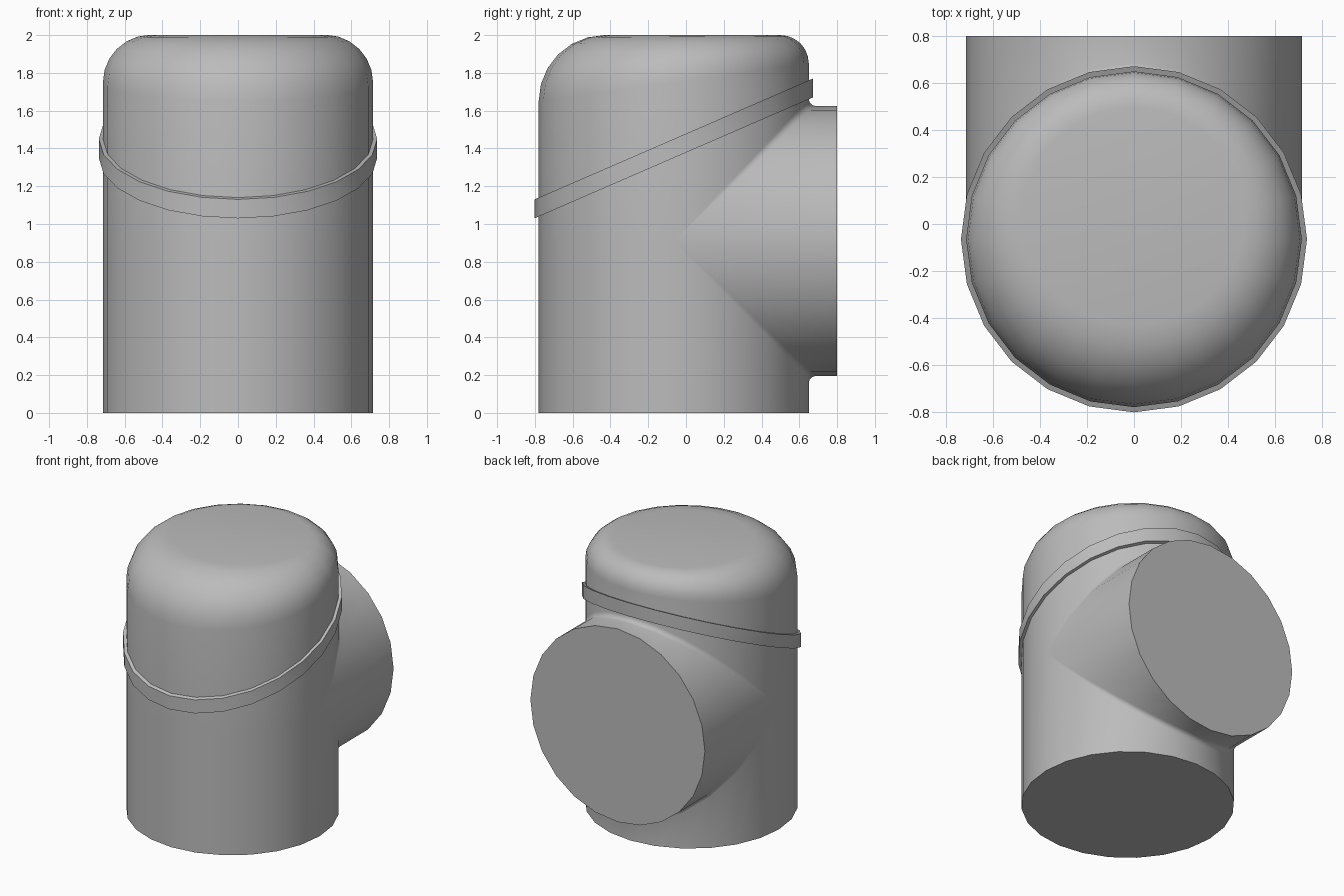
import bpy, bmesh
from math import sin, cos, pi, radians

if "Cube" in bpy.data.objects:
    bpy.data.objects.remove(bpy.data.objects["Cube"])

R, CY = 0.715, -0.065        # body radius and centre in y
PZ, PEND = 0.91, 0.80        # side pipe axis height and end plane
SEG, ARC = 24, 6             # sides around, steps per rounded edge

grey = bpy.data.materials.new("grey")
grey.diffuse_color = (0.5, 0.5, 0.5, 1)
grey.use_nodes = True
grey.node_tree.nodes["Principled BSDF"].inputs["Base Color"].default_value = grey.diffuse_color


def dome(t):
    """Rounded top edge, wide at the front and tight at the back."""
    d = 0.25 - 0.10 * sin(t)
    pts = []
    for i in range(ARC + 1):
        a = i / ARC * pi / 2
        r = R - d * (1 - cos(a))
        pts.append((r * cos(t), CY + r * sin(t), 2 - d * (1 - sin(a))))
    return pts


def blend(t, side):
    """Column of points from the body wall through the fillet to the pipe end."""
    s = abs(sin(t))
    x, y, f = R * cos(t), CY + R * s, 0.035 * s
    pts = []
    for i in range(4):
        a = i / 3 * pi / 2
        pts.append((x, y + f * (1 - cos(a)), PZ + side * (R * s + f * (1 - sin(a)))))
    return pts + [(x, PEND, PZ + side * R * s)]


def add_strip(bm, columns):
    """Skin neighbouring columns with quads."""
    cols = [[bm.verts.new(p) for p in c] for c in columns]
    for a, b in zip(cols, cols[1:]):
        for i in range(len(a) - 1):
            bm.faces.new((a[i], b[i], b[i + 1], a[i + 1]))


def finish(bm, name, angle):
    bmesh.ops.remove_doubles(bm, verts=bm.verts, dist=0.0005)
    bmesh.ops.dissolve_degenerate(bm, edges=bm.edges, dist=0.0005)
    return make(bm, name, angle)


def make(bm, name, angle):
    bmesh.ops.recalc_face_normals(bm, faces=bm.faces)
    me = bpy.data.meshes.new(name)
    bm.to_mesh(me)
    bm.free()
    me.materials.append(grey)
    ob = bpy.data.objects.new(name, me)
    bpy.context.collection.objects.link(ob)
    bpy.ops.object.select_all(action='DESELECT')
    ob.select_set(True)
    bpy.context.view_layer.objects.active = ob
    bpy.ops.object.shade_smooth_by_angle(angle=radians(angle))
    return ob


# Tee-shaped body: back half flows into the side pipe, front half is plain
bm = bmesh.new()
back = [pi * i / (SEG // 2) for i in range(SEG // 2 + 1)]
front = [pi + t for t in back]


def wall(t, z):
    return (R * cos(t), CY + R * sin(t), z)


add_strip(bm, [[wall(t, 0)] + blend(t, -1) for t in back])
add_strip(bm, [dome(t)[::-1] + blend(t, 1) for t in back])
add_strip(bm, [[wall(t, 0), wall(t, PZ)] + dome(t) for t in front])
bmesh.ops.remove_doubles(bm, verts=bm.verts, dist=0.0005)
bmesh.ops.dissolve_degenerate(bm, edges=bm.edges, dist=0.0005)

# Flat caps on the bottom, the top and the pipe end
bmesh.ops.holes_fill(bm, edges=[e for e in bm.edges if e.is_boundary], sides=0)
finish(bm, "tee_body", 40)

# Slanted band around the body
bm = bmesh.new()
columns = []
for i in range(SEG + 1):
    t = 2 * pi * i / SEG
    col = []
    for r, dz in ((0.705, -0.05), (0.737, -0.05), (0.737, 0.05), (0.705, 0.05)):
        y = CY + r * sin(t)
        col.append((r * cos(t), y, 1.40 + 0.434 * (y - CY) + dz))
    columns.append(col)
add_strip(bm, columns)
finish(bm, "slanted_band", 40)
